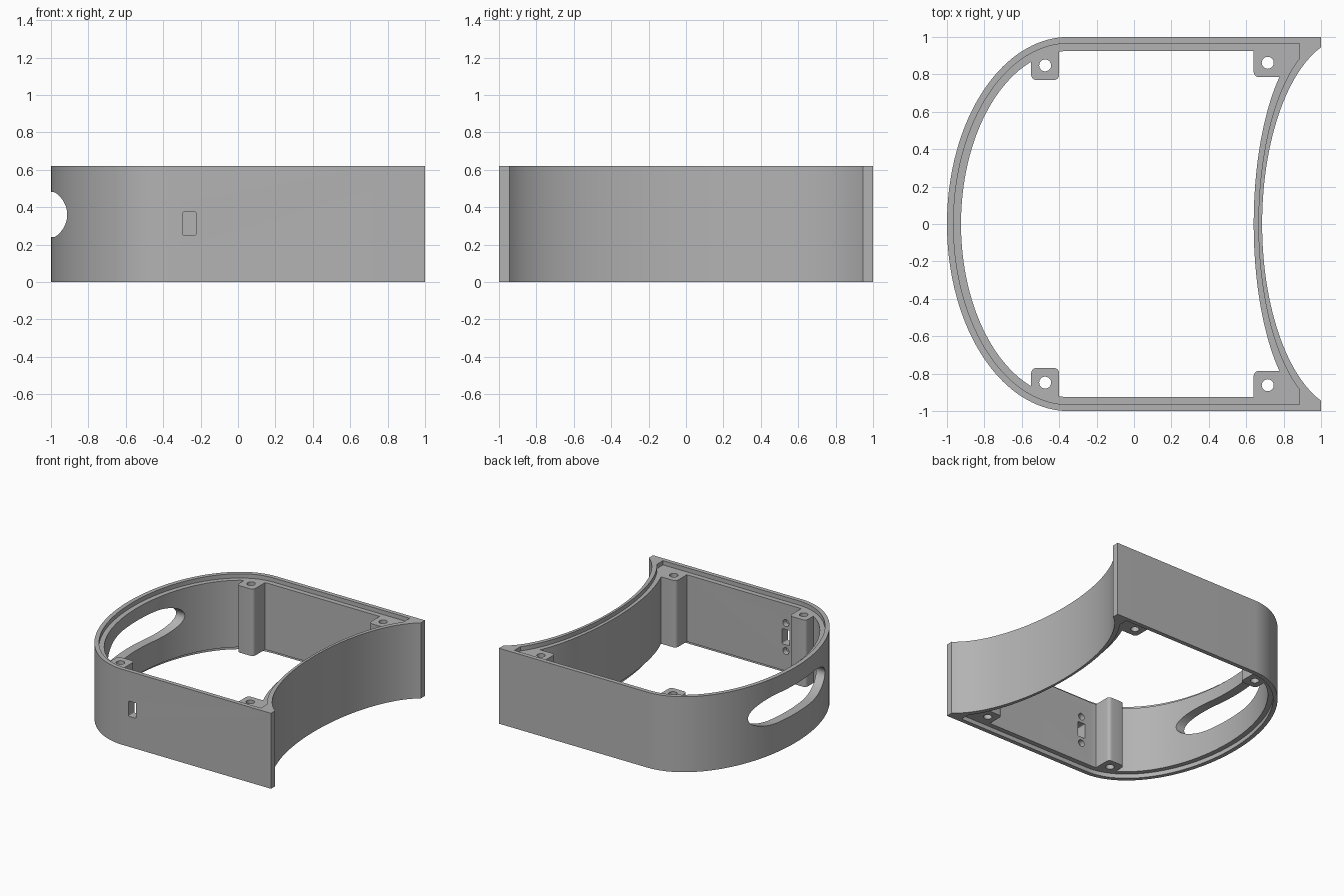
import bpy
import math

if "Cube" in bpy.data.objects:
    bpy.data.objects.remove(bpy.data.objects["Cube"], do_unlink=True)

HEIGHT = 0.62
LEDGE = 0.035
CENTRE = -0.35   # where the straight sides meet the rounded end

grey = bpy.data.materials.new("plain grey")
grey.use_nodes = True
grey.diffuse_color = (0.45, 0.45, 0.45, 1)
grey.node_tree.nodes["Principled BSDF"].inputs["Base Color"].default_value = (0.45, 0.45, 0.45, 1)


def prism(name, outline, low, high, place=lambda u, v, w: (u, v, w)):
    """Extrude a 2D outline between two levels; place maps it into space."""
    n = len(outline)
    verts = [place(u, v, w) for w in (low, high) for u, v in outline]
    faces = [list(range(n))[::-1], list(range(n, 2 * n))]
    faces += [(i, (i + 1) % n, n + (i + 1) % n, n + i) for i in range(n)]
    mesh = bpy.data.meshes.new(name)
    mesh.from_pydata(verts, [], faces)
    mesh.materials.append(grey)
    obj = bpy.data.objects.new(name, mesh)
    bpy.context.collection.objects.link(obj)
    return obj


def cut(target, cutter):
    """Subtract the cutter and discard it."""
    cutter.hide_render = True
    mod = target.modifiers.new("cut", "BOOLEAN")
    mod.operation = "DIFFERENCE"
    mod.solver = "EXACT"
    mod.object = cutter
    bpy.context.view_layer.objects.active = target
    bpy.ops.object.modifier_apply(modifier=mod.name)
    bpy.data.objects.remove(cutter, do_unlink=True)


def rounded_end(width, half, steps=72):
    """Half ellipse from the back side round to the front side."""
    angles = [math.pi / 2 + math.pi * i / steps for i in range(steps + 1)]
    return [(CENTRE + width * math.cos(a), half * math.sin(a)) for a in angles]


def hollow_end(start, bulge, half, steps=56):
    """Concave elliptic wall from the front side to the back side."""
    limit = math.asin(half)
    angles = [limit * (2 * i / steps - 1) for i in range(steps + 1)]
    return [(start + bulge * (1 - math.cos(a)), math.sin(a)) for a in angles]


def circle(u, v, r, steps=24):
    return [(u + r * math.cos(math.tau * i / steps),
             v + r * math.sin(math.tau * i / steps)) for i in range(steps)]


def rounded_box(u0, u1, v0, v1, r, steps=6):
    points = []
    corners = [(u1 - r, v1 - r), (u0 + r, v1 - r), (u0 + r, v0 + r), (u1 - r, v0 + r)]
    for k, (u, v) in enumerate(corners):
        for i in range(steps + 1):
            a = math.pi / 2 * (k + i / steps)
            points.append((u + r * math.cos(a), v + r * math.sin(a)))
    return points


def along_x(u, v, w):
    return (w, u, v)


def along_y(u, v, w):
    return (u, -w, v)


# Outer shell
outer = rounded_end(0.65, 1.0) + [(1, -1)] + hollow_end(0.685, 0.468, 0.945) + [(1, 1)]
body = prism("housing_ring", outer, 0, HEIGHT)

# Recessed ledges for the lid and base
pocket = (rounded_end(0.615, 0.965) + [(0.885, -0.965)]
          + hollow_end(0.665, 0.41, 0.885) + [(0.885, 0.965)])
cut(body, prism("top_recess", pocket, HEIGHT - LEDGE, 1))
cut(body, prism("bottom_recess", pocket, -1, LEDGE))

# Inner cavity, leaving the four corner posts standing
cavity = prism("cavity", rounded_end(0.575, 0.925) + hollow_end(0.64, 0.36, 0.925), -0.5, 1.1)
for side in (-1, 1):
    for left, right, inner in ((-0.55, -0.4, 0.77), (0.64, 1.2, 0.785)):
        low, high = sorted((side * inner, side * 1.2))
        cut(cavity, prism("post", rounded_box(left, right, low, high, 0.028), -1, 2))
cut(body, cavity)

# Screw holes through the posts
for x, y in ((-0.475, 0.848), (0.715, 0.862)):
    for side in (-1, 1):
        cut(body, prism("screw_hole", circle(x, side * y, 0.032), -1, 2))

# Long opening in the rounded end
opening = []
for i in range(64):
    a = math.tau * (i + 0.5) / 64
    opening.append((math.copysign(0.2, math.cos(a)) + 0.3 * math.cos(a),
                    0.36 + 0.12 * math.sin(a)))
cut(body, prism("end_opening", opening, -1.2, -0.6, along_x))

# Switch window in the front wall with blind fixing holes inside
cut(body, prism("switch_window", rounded_box(-0.295, -0.225, 0.25, 0.375, 0.008), 0.8, 1.1, along_y))
for dz in (-0.115, 0.115):
    cut(body, prism("fixing_hole", circle(-0.26, 0.3125 + dz, 0.028), 0.85, 0.97, along_y))

bpy.ops.object.select_all(action="DESELECT")
body.select_set(True)
bpy.context.view_layer.objects.active = body
bpy.ops.object.shade_smooth_by_angle(angle=math.radians(30))
